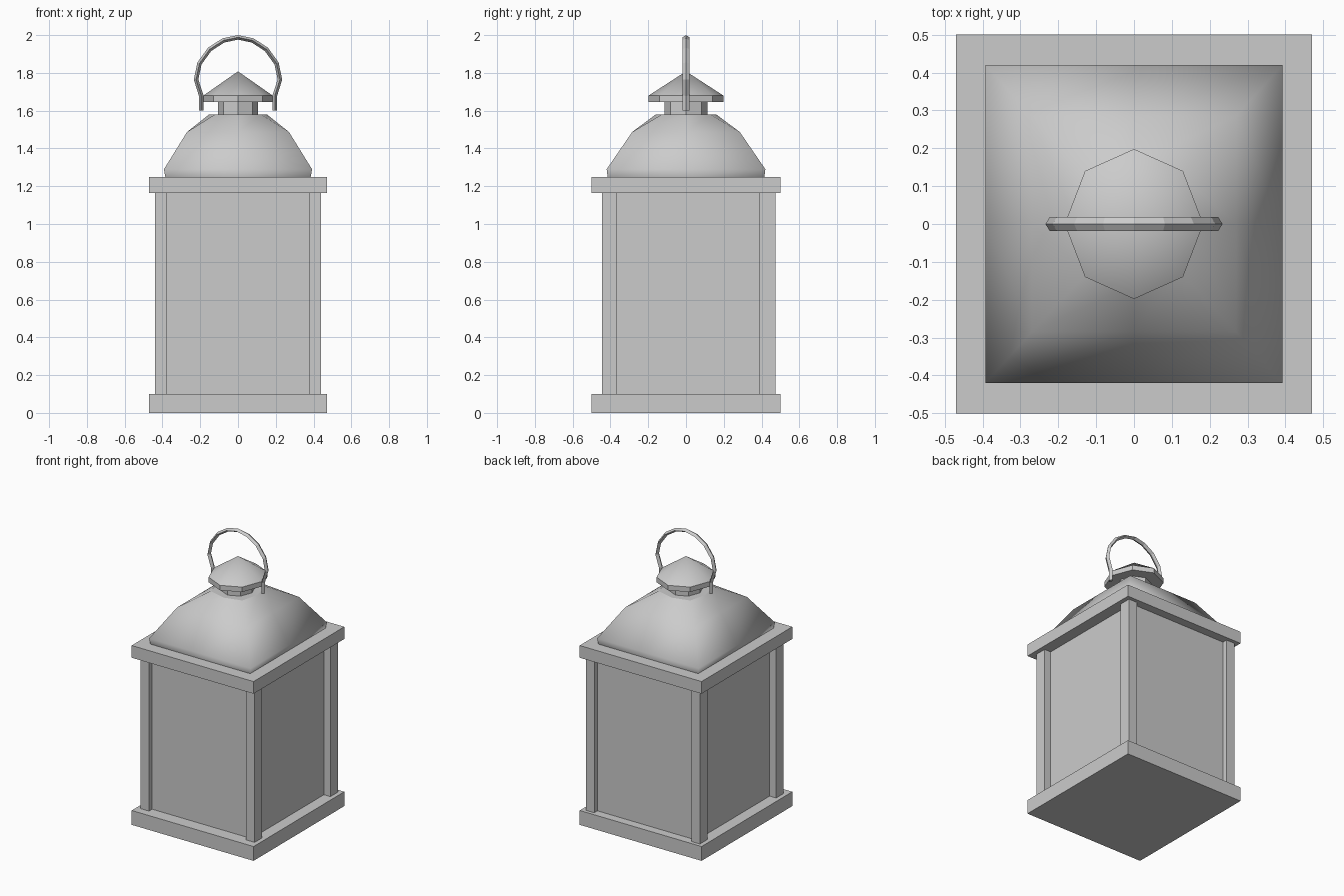
import bpy, math
from mathutils import Vector

if "Cube" in bpy.data.objects:
    bpy.data.objects.remove(bpy.data.objects["Cube"])


def make(name, verts, faces, smooth=False):
    me = bpy.data.meshes.new(name)
    me.from_pydata(verts, [], faces)
    me.update()
    for p in me.polygons:
        p.use_smooth = smooth and len(p.vertices) < 5
    ob = bpy.data.objects.new(name, me)
    bpy.context.collection.objects.link(ob)
    return ob


def box(name, x0, x1, y0, y1, z0, z1):
    v = [(x, y, z) for z in (z0, z1) for x, y in ((x0, y0), (x1, y0), (x1, y1), (x0, y1))]
    f = [(3, 2, 1, 0), (4, 5, 6, 7)]
    f += [(i, (i + 1) % 4, (i + 1) % 4 + 4, i + 4) for i in range(4)]
    return make(name, v, f)


def loft(name, rings, apex=None, smooth=False):
    """Skin equal-length rings, closed at both ends or by an apex."""
    n = len(rings[0])
    v = [p for r in rings for p in r]
    f = [(k * n + i, k * n + (i + 1) % n, (k + 1) * n + (i + 1) % n, (k + 1) * n + i)
         for k in range(len(rings) - 1) for i in range(n)]
    f.append(tuple(reversed(range(n))))
    last = (len(rings) - 1) * n
    if apex:
        v.append(apex)
        f += [(last + i, last + (i + 1) % n, len(v) - 1) for i in range(n)]
    else:
        f.append(tuple(range(last, last + n)))
    return make(name, v, f, smooth)


def octagon(rx, ry, z):
    return [(rx * math.cos(i * math.pi / 4), ry * math.sin(i * math.pi / 4), z) for i in range(8)]


def square_ring(rx, ry, z, corner=1.0):
    c = corner
    return [(rx, 0, z), (rx * c, ry * c, z), (0, ry, z), (-rx * c, ry * c, z),
            (-rx, 0, z), (-rx * c, -ry * c, z), (0, -ry, z), (rx * c, -ry * c, z)]


# base and top plate
box("base_plate", -0.47, 0.47, -0.5, 0.5, 0, 0.1)
box("top_plate", -0.47, 0.47, -0.5, 0.5, 1.165, 1.25)

# corner posts
for xn, x0, x1 in (("left", -0.44, -0.375), ("right", 0.375, 0.44)):
    for yn, y0, y1 in (("front", -0.445, -0.365), ("back", 0.39, 0.475)):
        box(f"{yn}_{xn}_post", x0, x1, y0, y1, 0.1, 1.165)

# glass housing set back between the posts
box("glass_panels", -0.39, 0.39, -0.41, 0.44, 0.1, 1.165)

# domed roof: square below, rounding towards the neck
loft("domed_roof", [square_ring(0.385, 0.415, 1.25), square_ring(0.392, 0.42, 1.29),
                    square_ring(0.27, 0.285, 1.487), square_ring(0.153, 0.16, 1.58, 0.8)],
     smooth=True)

# neck and conical cap
loft("chimney_neck", [octagon(0.107, 0.115, 1.57), octagon(0.107, 0.115, 1.65)])
cap = loft("chimney_cap", [octagon(0.183, 0.198, 1.645), octagon(0.183, 0.198, 1.68)],
           apex=(0, 0, 1.808))
for p in cap.data.polygons:
    p.use_smooth = len(p.vertices) == 3
for e in cap.data.edges:
    a, b = (cap.data.vertices[i].co.z for i in e.vertices)
    e.use_edge_sharp = max(a, b) < 1.7

# carrying handle: diamond section swept along an arch
half = [(-0.195, 1.602), (-0.195, 1.68), (-0.222, 1.765), (-0.204, 1.85),
        (-0.15, 1.925), (-0.077, 1.972)]
path = [Vector((x, 0, z)) for x, z in half + [(0, 1.988)] + [(-x, z) for x, z in reversed(half)]]
rings = []
for i, p in enumerate(path):
    t = (path[min(i + 1, len(path) - 1)] - path[max(i - 1, 0)]).normalized()
    out = Vector((-t.z, 0, t.x)) * 0.012
    side = Vector((0, 0.019, 0))
    rings.append([p + out, p + side, p - out, p - side])
loft("carrying_handle", rings)

# consistent outward normals
import bmesh
for ob in bpy.context.collection.objects:
    bm = bmesh.new()
    bm.from_mesh(ob.data)
    bmesh.ops.recalc_face_normals(bm, faces=bm.faces)
    bm.to_mesh(ob.data)
    bm.free()
